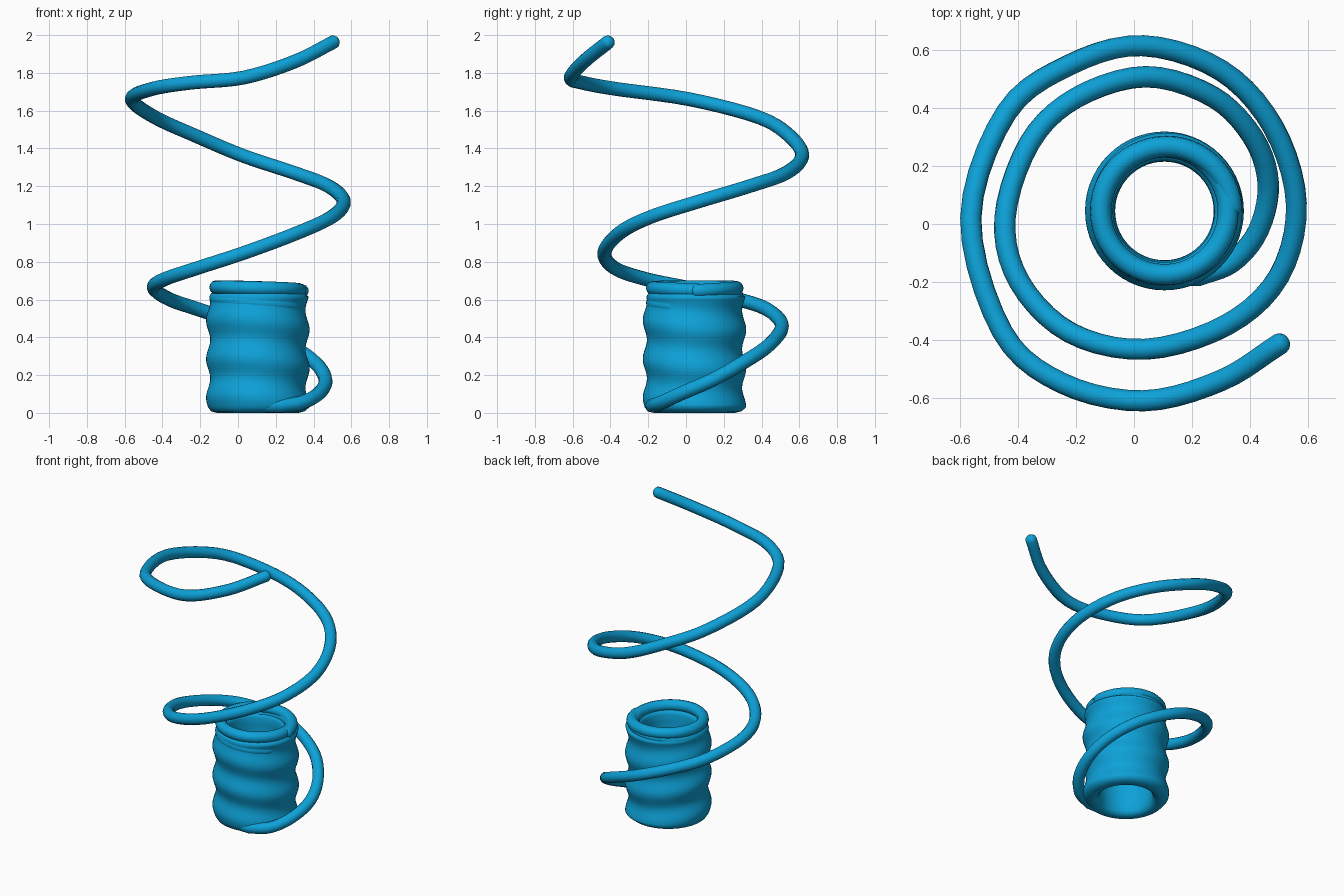
import bpy, bmesh, math
from mathutils import Vector

if "Cube" in bpy.data.objects:
    bpy.data.objects.remove(bpy.data.objects["Cube"])

blue = bpy.data.materials.new("bright_blue")
blue.diffuse_color = (0.004, 0.36, 0.69, 1)
blue.use_nodes = True
blue.node_tree.nodes["Principled BSDF"].inputs["Base Color"].default_value = blue.diffuse_color
CX, CY = 0.105, 0.045      # axis of the tight coil
WIRE = 0.037


def smooth_path(pts, n=5):
    """Catmull-Rom interpolation through the points."""
    p = [Vector(q) for q in pts]
    p = [2 * p[0] - p[1]] + p + [2 * p[-1] - p[-2]]
    out = []
    for i in range(1, len(p) - 2):
        a, b, c, d = p[i - 1:i + 3]
        for k in range(n):
            t = k / n
            out.append(0.5 * (2 * b + (c - a) * t + (2 * a - 5 * b + 4 * c - d) * t * t
                              + (3 * b - a - 3 * c + d) * t ** 3))
    return out + [p[-2]]


def round_end(path, last):
    """Extra points and radii that form a domed tip."""
    tip = path[-1] if last else path[0]
    prev = path[-2] if last else path[1]
    d = (tip - prev).normalized()
    ang = [math.radians(a) for a in (25, 50, 70, 86)]
    return [(tip + d * WIRE * 0.85 * math.sin(a), math.cos(a)) for a in ang]


def wire(name, path):
    pts = [(p, 1.0) for p in path]
    pts = round_end(path, False)[::-1] + pts + round_end(path, True)
    cu = bpy.data.curves.new(name, 'CURVE')
    cu.dimensions = '3D'
    cu.bevel_depth = WIRE
    cu.bevel_resolution = 4
    cu.use_fill_caps = True
    sp = cu.splines.new('POLY')
    sp.points.add(len(pts) - 1)
    for q, (co, r) in zip(sp.points, pts):
        q.co = (*co, 1)
        q.radius = r
    sp.use_smooth = True
    cu.materials.append(blue)
    ob = bpy.data.objects.new(name, cu)
    bpy.context.collection.objects.link(ob)
    bpy.ops.object.select_all(action='DESELECT')
    ob.select_set(True)
    bpy.context.view_layer.objects.active = ob
    bpy.ops.object.convert(target='MESH')
    bpy.ops.object.shade_smooth_by_angle(angle=math.radians(60))


# wide rising spiral, from the free upper tip down to the foot of the coil
spiral = [
    (0.505, -0.412, 1.963), (0.30, -0.54, 1.86), (0.03, -0.610, 1.775),
    (-0.25, -0.548, 1.748), (-0.455, -0.37, 1.715), (-0.563, 0.02, 1.66),
    (-0.44, 0.385, 1.565), (-0.22, 0.55, 1.465), (0.03, 0.615, 1.36),
    (0.30, 0.53, 1.27), (0.48, 0.335, 1.20), (0.560, 0.07, 1.12),
    (0.50, -0.18, 1.04), (0.32, -0.348, 0.955), (0.04, -0.432, 0.85),
    (-0.22, -0.375, 0.765), (-0.395, -0.20, 0.705), (-0.445, 0.02, 0.66),
    (-0.36, 0.28, 0.60), (-0.20, 0.435, 0.545), (0.04, 0.508, 0.46),
    (0.27, 0.44, 0.36), (0.41, 0.30, 0.265), (0.463, 0.14, 0.175),
    (0.43, -0.02, 0.105), (0.34, -0.13, 0.055), (0.22, -0.178, 0.038),
]
path = smooth_path(spiral)
# one turn around the foot
for k in range(1, 44):
    a = math.radians(-82 - 8 * k)
    path.append(Vector((CX + 0.222 * math.cos(a), CY + 0.222 * math.sin(a), 0.037 + 0.0012 * k)))
wire("rising_spiral_wire", path)

# top turns of the tight coil, ending on the right
top = []
N = 96
for k in range(N + 1):
    t = 1.9 * k / N                       # turns
    a = -2 * math.pi * (t - 1.9) + math.radians(3)
    z = 0.565 + 0.1 * math.sin(min(t / 1.45, 1) * math.pi / 2) - 0.02 * max(0, (t - 1.45) / 0.45) ** 2
    r = 0.220 + 0.013 * max(0, (t - 1.6) / 0.3)
    top.append(Vector((CX + r * math.cos(a), CY + r * math.sin(a), z)))
wire("coil_top_turns", top)

# merged turns of the tight coil: a hollow sleeve with soft ridges
SEG, ROWS = 56, 40
bm = bmesh.new()
rings = []
for j in range(SEG):
    a = 2 * math.pi * j / SEG
    shift = 0.035 * math.cos(a - math.radians(225))
    prof = [(0.215, 0.0), (0.247, 0.008)]
    for k in range(ROWS + 1):
        z = 0.03 + 0.585 * k / ROWS
        prof.append((0.263 + 0.011 * math.cos(2 * math.pi * (z - 0.465 - shift) / 0.205), z))
    prof += [(0.245, 0.632), (0.215, 0.638), (0.185, 0.632)]
    for k in range(13):
        z = 0.61 - 0.58 * k / 12
        prof.append((0.174 - 0.004 * math.cos(2 * math.pi * (z - 0.465 - shift) / 0.205), z))
    prof.append((0.188, 0.008))
    rings.append([bm.verts.new((CX + r * math.cos(a), CY + r * math.sin(a), z)) for r, z in prof])
M = len(rings[0])
for j in range(SEG):
    p, q = rings[j], rings[(j + 1) % SEG]
    for i in range(M):
        f = bm.faces.new((p[i], q[i], q[(i + 1) % M], p[(i + 1) % M]))
        f.smooth = True
bmesh.ops.recalc_face_normals(bm, faces=bm.faces)
me = bpy.data.meshes.new("coil_sleeve")
bm.to_mesh(me)
bm.free()
me.materials.append(blue)
bpy.context.collection.objects.link(bpy.data.objects.new("coil_sleeve", me))
